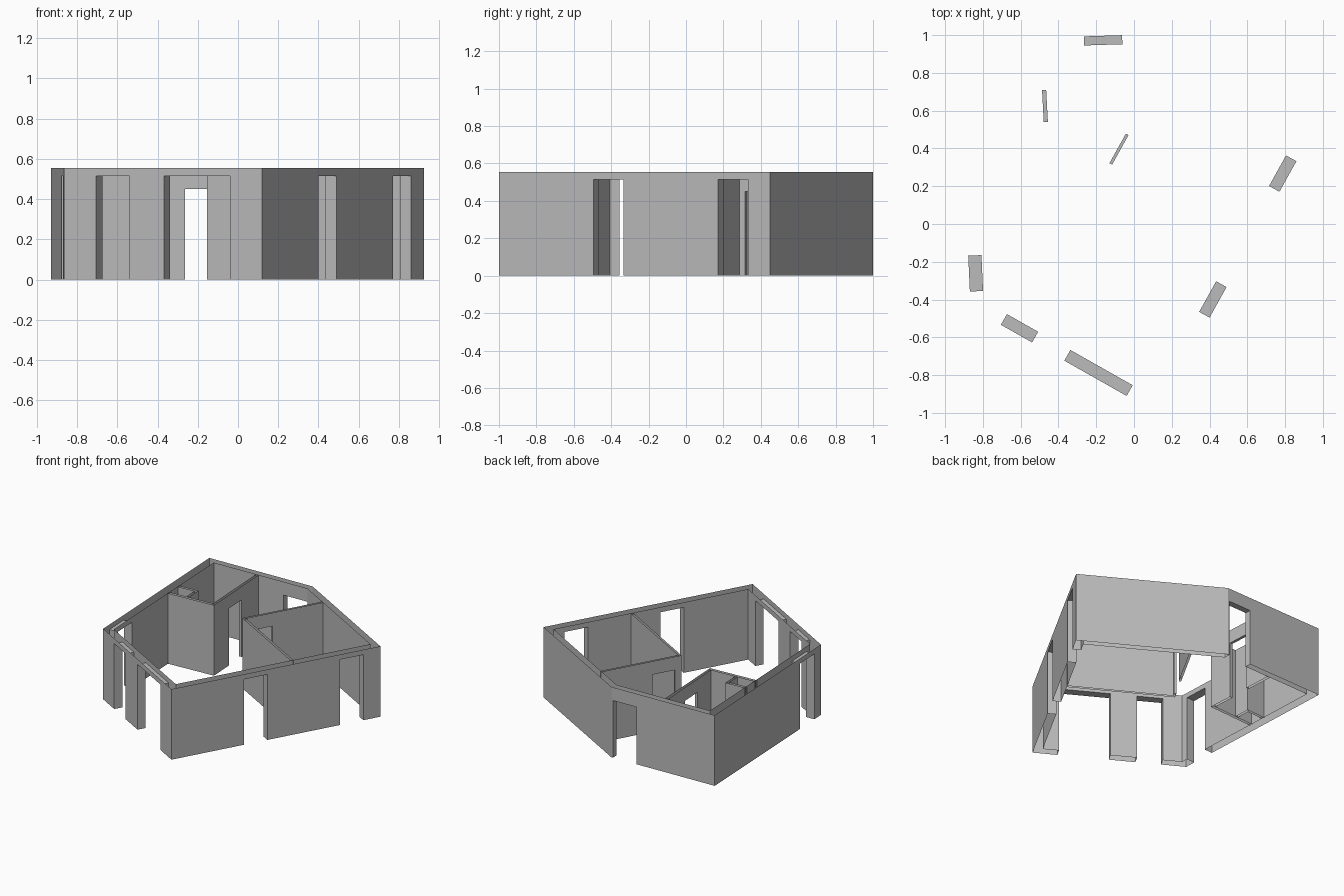
import bpy
import bmesh
from mathutils import Vector
from mathutils.geometry import intersect_line_line_2d as _unused  # noqa: F401 (kept out of use)
from mathutils import geometry

HEIGHT = 0.555      # wall height
TALL = 0.515        # head of the outer openings
DOOR = 0.45         # head of the ordinary doors

cube = bpy.data.objects.get("Cube")
if cube:
    bpy.data.objects.remove(cube, do_unlink=True)

GREY = (0.5, 0.5, 0.5, 1.0)
plaster = bpy.data.materials.new("grey plaster")
plaster.use_nodes = True
plaster.diffuse_color = GREY
for node in plaster.node_tree.nodes:
    if node.type == 'BSDF_PRINCIPLED':
        node.inputs["Base Color"].default_value = GREY


def left_of(a, b):
    """Unit normal on the left of the line a-b."""
    d = (b - a).normalized()
    return Vector((-d.y, d.x))


def offset_path(pts, thick, closed):
    """Start and end of every segment, moved left and mitred at the corners."""
    n = len(thick)
    lines = []
    for i in range(n):
        a, b = pts[i], pts[(i + 1) % len(pts)]
        shift = left_of(a, b) * thick[i]
        lines.append([a + shift, b + shift])
    mitred = [list(line) for line in lines]
    for i in range(n if closed else n - 1):
        j = (i + 1) % n
        (a, b), (c, d) = lines[i], lines[j]
        u, v = b - a, d - c
        t = (c - a).cross(v) / u.cross(v)
        mitred[i][1] = mitred[j][0] = a + u * t
    return mitred


def build_wall(name, outer, inner, openings):
    """Hollow wall, open above and below, with lined openings (start, end, head)."""
    bm = bmesh.new()

    def upright(p, q, z0, z1):
        corners = ((p, z0), (q, z0), (q, z1), (p, z1))
        bm.faces.new([bm.verts.new((c.x, c.y, z)) for c, z in corners])

    a, b = outer
    along = (b - a).normalized()
    across = left_of(a, b)
    depth = (inner[0] - a).dot(across)
    o_prev, i_prev = a, inner[0]
    for start, end, head in openings:
        o0, o1 = a + along * start, a + along * end
        i0, i1 = o0 + across * depth, o1 + across * depth
        # pier before the opening
        upright(o_prev, o0, 0, HEIGHT)
        upright(i0, i_prev, 0, HEIGHT)
        # lintel faces
        upright(o0, o1, head, HEIGHT)
        upright(i1, i0, head, HEIGHT)
        # jambs and soffit
        upright(o0, i0, 0, head)
        upright(i1, o1, 0, head)
        bm.faces.new([bm.verts.new((p.x, p.y, head)) for p in (o0, i0, i1, o1)])
        o_prev, i_prev = o1, i1
    # last pier
    upright(o_prev, b, 0, HEIGHT)
    upright(inner[1], i_prev, 0, HEIGHT)

    bmesh.ops.remove_doubles(bm, verts=bm.verts, dist=0.0005)
    mesh = bpy.data.meshes.new(name)
    bm.to_mesh(mesh)
    bm.free()
    mesh.materials.append(plaster)
    bpy.context.collection.objects.link(bpy.data.objects.new(name, mesh))


def build_run(points, walls, closed=False):
    """One run of joined walls; walls holds (name, thickness, openings)."""
    pts = [Vector(p) for p in points]
    inner = offset_path(pts, [w[1] for w in walls], closed)
    for i, (name, _, openings) in enumerate(walls):
        build_wall(name, (pts[i], pts[(i + 1) % len(pts)]), inner[i], openings)


# Outer shell
build_run(
    [(-0.865, -0.443), (0.12, -1.0), (0.925, 0.45), (-0.05, 1.0), (-0.93, 0.972)],
    [("front_wall", 0.065, [(0.184, 0.374, TALL), (0.57, 0.949, TALL)]),
     ("left_wall", 0.063, [(0.577, 0.762, TALL), (1.339, 1.524, TALL)]),
     ("back_left_wall", 0.048, []),
     ("back_wall", 0.048, [(0.013, 0.215, DOOR)]),
     ("right_wall", 0.07, [(1.141, 1.331, TALL)])],
    closed=True)

# Large room partitions
build_run(
    [(0.153, 0.831), (-0.155, 0.277), (0.541, -0.113)],
    [("large_room_door_partition", 0.016, [(0.403, 0.582, DOOR)]),
     ("large_room_plain_partition", 0.018, [])])

# Small room partitions
build_run(
    [(-0.837, 0.313), (-0.445, 0.337), (-0.477, 0.937)],
    [("small_room_plain_partition", 0.022, []),
     ("small_room_door_partition", 0.022, [(0.203, 0.373, DOOR)])])

# Service shaft in the corner of the small room
build_run(
    [(-0.67, 0.346), (-0.677, 0.475), (-0.845, 0.465)],
    [("shaft_side", 0.02, []), ("shaft_back", 0.02, [])])
